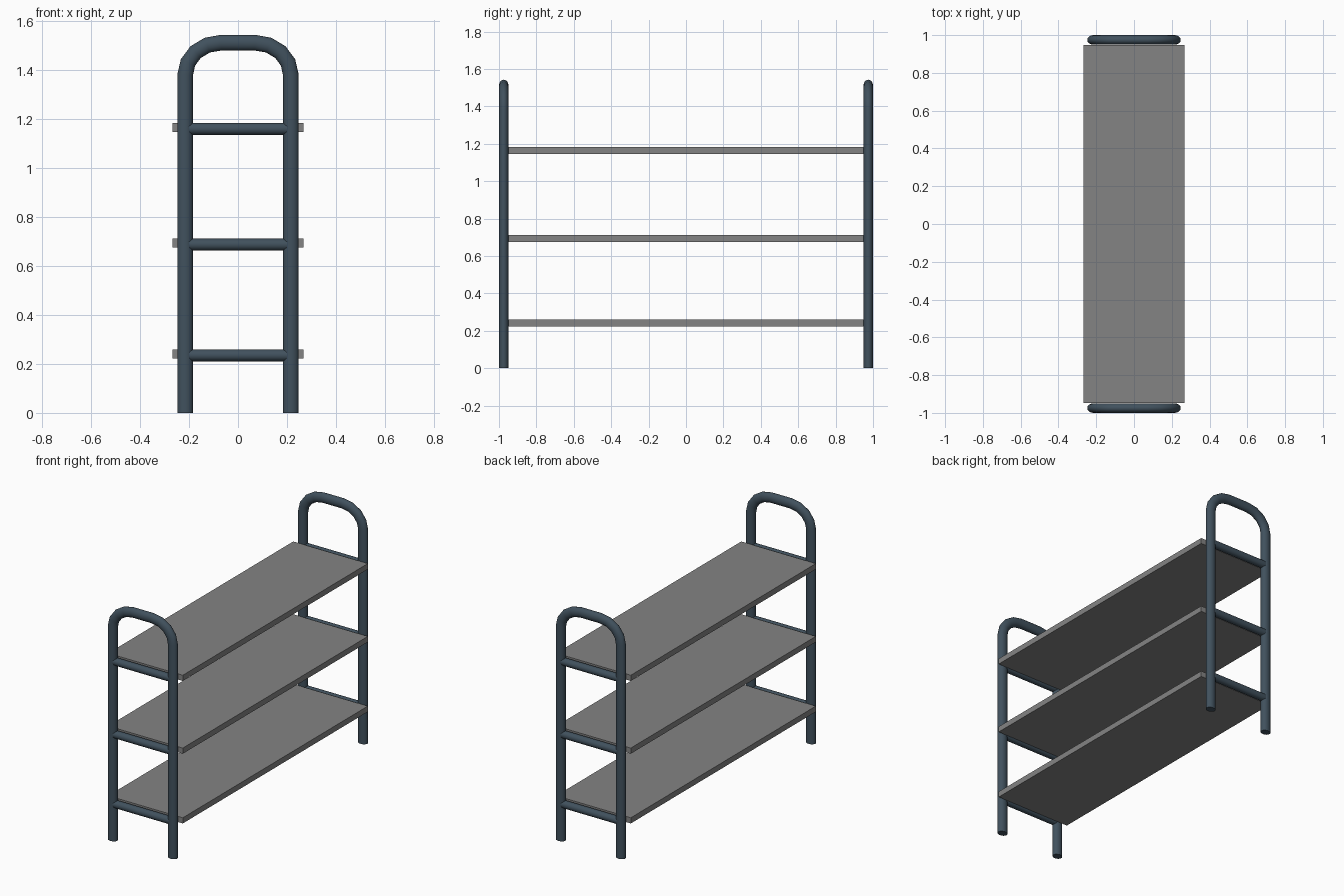
import bpy, math

if "Cube" in bpy.data.objects:
    bpy.data.objects.remove(bpy.data.objects["Cube"])


def material(name, rgb):
    m = bpy.data.materials.new(name)
    m.diffuse_color = (*rgb, 1)
    m.use_nodes = True
    m.node_tree.nodes["Principled BSDF"].inputs["Base Color"].default_value = m.diffuse_color
    return m


steel = material("blue grey steel", (0.052, 0.082, 0.110))
board = material("grey board", (0.23, 0.23, 0.23))

END_Y = 0.9745
POST_X = 0.2155
shelf_heights = [0.241, 0.693, 1.165]


def smooth(obj):
    bpy.ops.object.select_all(action='DESELECT')
    obj.select_set(True)
    bpy.context.view_layer.objects.active = obj
    bpy.ops.object.shade_smooth_by_angle(angle=math.radians(40))


def arch_path():
    # right half: straight post, then elliptical corner to the flat top
    right = [(POST_X, 0.0)]
    for i in range(5):
        a = math.radians(22.5 * i)
        right.append((0.07 + (POST_X - 0.07) * math.cos(a), 1.38 + 0.131 * math.sin(a)))
    return right + [(-x, z) for x, z in reversed(right)]


def end_frame(name, y):
    # bent tube with a slightly flattened section
    curve = bpy.data.curves.new(name + "_path", 'CURVE')
    curve.dimensions = '3D'
    curve.bevel_depth = 0.0318
    curve.bevel_resolution = 6
    curve.use_fill_caps = True
    pts = arch_path()
    spline = curve.splines.new('POLY')
    spline.points.add(len(pts) - 1)
    for p, (x, z) in zip(spline.points, pts):
        p.co = (x, 0, z, 1)
    obj = bpy.data.objects.new(name, curve)
    bpy.context.collection.objects.link(obj)
    obj.location.y = y
    obj.scale.y = 0.8
    bpy.ops.object.select_all(action='DESELECT')
    obj.select_set(True)
    bpy.context.view_layer.objects.active = obj
    bpy.ops.object.convert(target='MESH')
    obj = bpy.context.view_layer.objects.active
    obj.data.materials.clear()
    obj.data.materials.append(steel)
    smooth(obj)


def rung(name, y, z):
    bpy.ops.mesh.primitive_cylinder_add(vertices=16, radius=0.0245, depth=0.40,
                                        location=(0, y, z), rotation=(0, math.pi / 2, 0))
    obj = bpy.context.object
    obj.name = name
    obj.data.materials.append(steel)
    smooth(obj)


def shelf(name, z):
    bpy.ops.mesh.primitive_cube_add(size=1, location=(0, 0, z))
    obj = bpy.context.object
    obj.name = name
    obj.scale = (0.535, 1.896, 0.037)
    obj.data.materials.append(board)


# end frames with their cross rungs
for side, y in (("front", -END_Y), ("back", END_Y)):
    end_frame(side + "_end_frame", y)
    for i, z in enumerate(shelf_heights):
        rung(f"{side}_rung_{i + 1}", y, z - 0.006)

# shelves
for i, z in enumerate(shelf_heights):
    shelf(f"shelf_{i + 1}", z)
